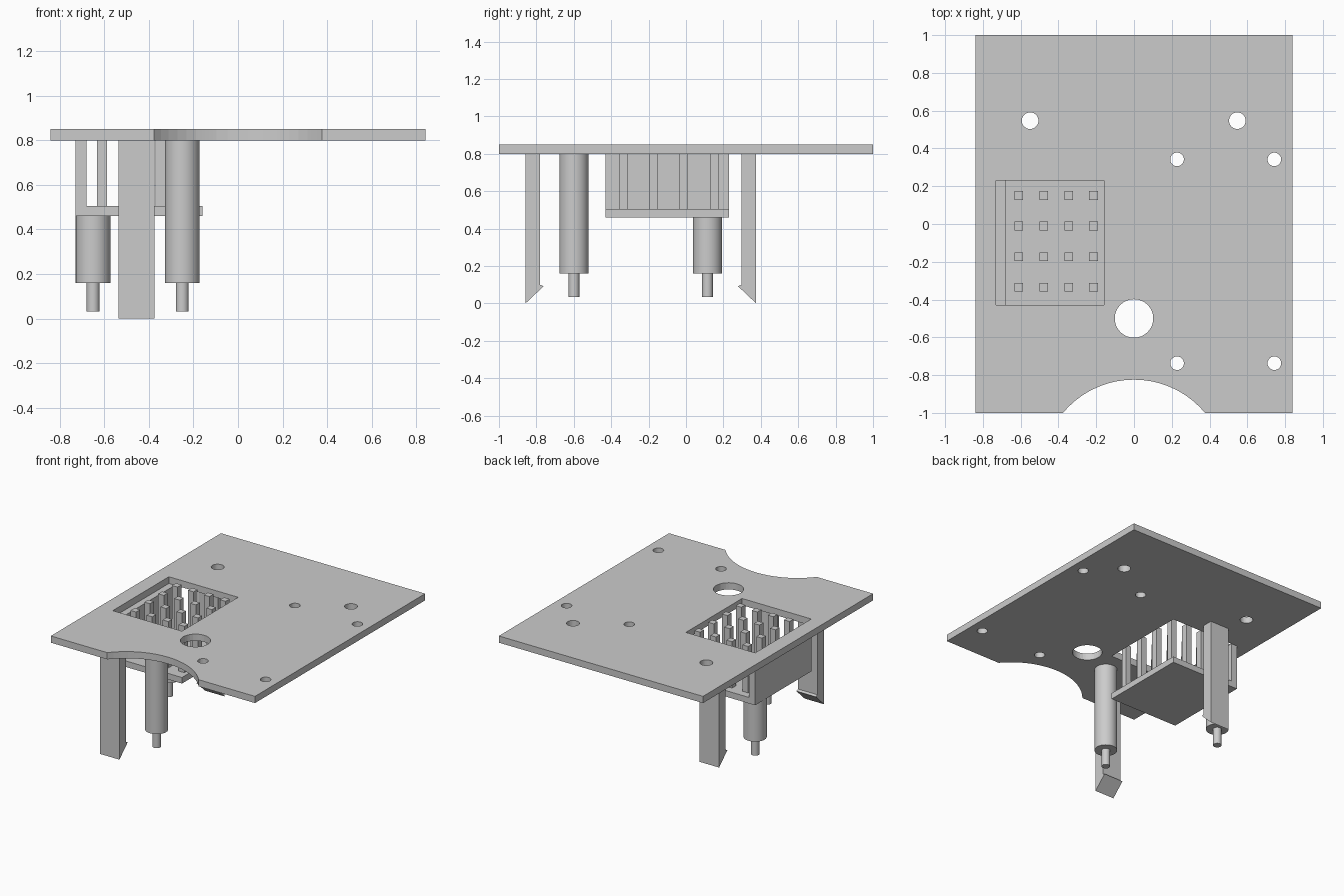
import bpy, bmesh, math
from mathutils import Matrix, Vector

if "Cube" in bpy.data.objects:
    bpy.data.objects.remove(bpy.data.objects["Cube"], do_unlink=True)

grey = bpy.data.materials.new("plain_grey")
grey.use_nodes = True
grey.diffuse_color = (0.6, 0.6, 0.6, 1)
grey.node_tree.nodes["Principled BSDF"].inputs["Base Color"].default_value = grey.diffuse_color


def finish(bm, name):
    bmesh.ops.recalc_face_normals(bm, faces=bm.faces)
    mesh = bpy.data.meshes.new(name)
    bm.to_mesh(mesh)
    bm.free()
    mesh.materials.append(grey)
    obj = bpy.data.objects.new(name, mesh)
    bpy.context.collection.objects.link(obj)
    return obj


def add_box(bm, x, y, z):
    """Box from (min, max) ranges."""
    centre = Vector([(a + b) / 2 for a, b in (x, y, z)])
    size = [b - a for a, b in (x, y, z)]
    bmesh.ops.create_cube(bm, size=1, matrix=Matrix.LocRotScale(centre, None, size))


def add_cylinder(bm, x, y, r, z, sides=32):
    bmesh.ops.create_cone(bm, cap_ends=True, segments=sides, radius1=r, radius2=r,
                          depth=z[1] - z[0],
                          matrix=Matrix.Translation((x, y, (z[0] + z[1]) / 2)))


def box(name, x, y, z):
    bm = bmesh.new()
    add_box(bm, x, y, z)
    return finish(bm, name)


def smooth(obj):
    bpy.ops.object.select_all(action="DESELECT")
    obj.select_set(True)
    bpy.context.view_layer.objects.active = obj
    bpy.ops.object.shade_smooth_by_angle(angle=math.radians(30))


TOP, UNDER = 0.85, 0.80
TRAY_X, TRAY_Y = (-0.73, -0.16), (-0.43, 0.23)

# Plate with round holes, front notch and tray opening
plate = box("top_plate", (-0.84, 0.84), (-1, 1), (UNDER, TOP))
bm = bmesh.new()
through = (0.7, 0.95)
for x in (-0.55, 0.547):
    add_cylinder(bm, x, 0.547, 0.044, through)
for x in (0.228, 0.743):
    for y in (0.342, -0.737):
        add_cylinder(bm, x, y, 0.036, through)
add_cylinder(bm, 0, -0.5, 0.102, through)
add_cylinder(bm, 0, -1.314, 0.49, through, 64)
add_box(bm, TRAY_X, TRAY_Y, through)
cutter = finish(bm, "plate_cutter")
cutter.hide_render = True
cut = plate.modifiers.new("holes", "BOOLEAN")
cut.operation, cut.solver, cut.object = "DIFFERENCE", "EXACT", cutter
smooth(plate)
bpy.ops.object.modifier_apply(modifier="holes")
bpy.data.objects.remove(cutter, do_unlink=True)
smooth(plate)

# Hanging tray and its side wall
box("tray_floor", TRAY_X, TRAY_Y, (0.46, 0.505))
box("tray_wall", (TRAY_X[0], -0.68), TRAY_Y, (0.505, UNDER))

# Grid of square pins on the tray
bm = bmesh.new()
for i in range(4):
    for j in range(4):
        x, y = -0.61 + 0.132 * i, -0.335 + 0.162 * j
        add_box(bm, (x - 0.023, x + 0.023), (y - 0.023, y + 0.023), (0.505, TOP))
finish(bm, "tray_pins")

# Clip legs with a bevelled, barbed foot, mirrored about the middle of the pair
profile = [(0, UNDER), (0, 0), (0.097, 0.092), (0.077, 0.1), (0.077, UNDER)]
for name, outer, side in (("front_clip_leg", -0.858, 1), ("back_clip_leg", 0.375, -1)):
    bm = bmesh.new()
    face = bm.faces.new([bm.verts.new((-0.535, outer + side * d, z)) for d, z in profile])
    moved = bmesh.ops.extrude_face_region(bm, geom=[face])["geom"]
    bmesh.ops.translate(bm, vec=(0.16, 0, 0),
                        verts=[v for v in moved if isinstance(v, bmesh.types.BMVert)])
    finish(bm, name)

# Round posts with thin tips
for name, x, y, top in (("front_post", -0.25, -0.599, UNDER), ("back_post", -0.65, 0.115, 0.46)):
    for part, r, z in (("body", 0.078, (0.16, top)), ("tip", 0.029, (0.033, 0.16))):
        bm = bmesh.new()
        add_cylinder(bm, x, y, r, z)
        smooth(finish(bm, name + "_" + part))
